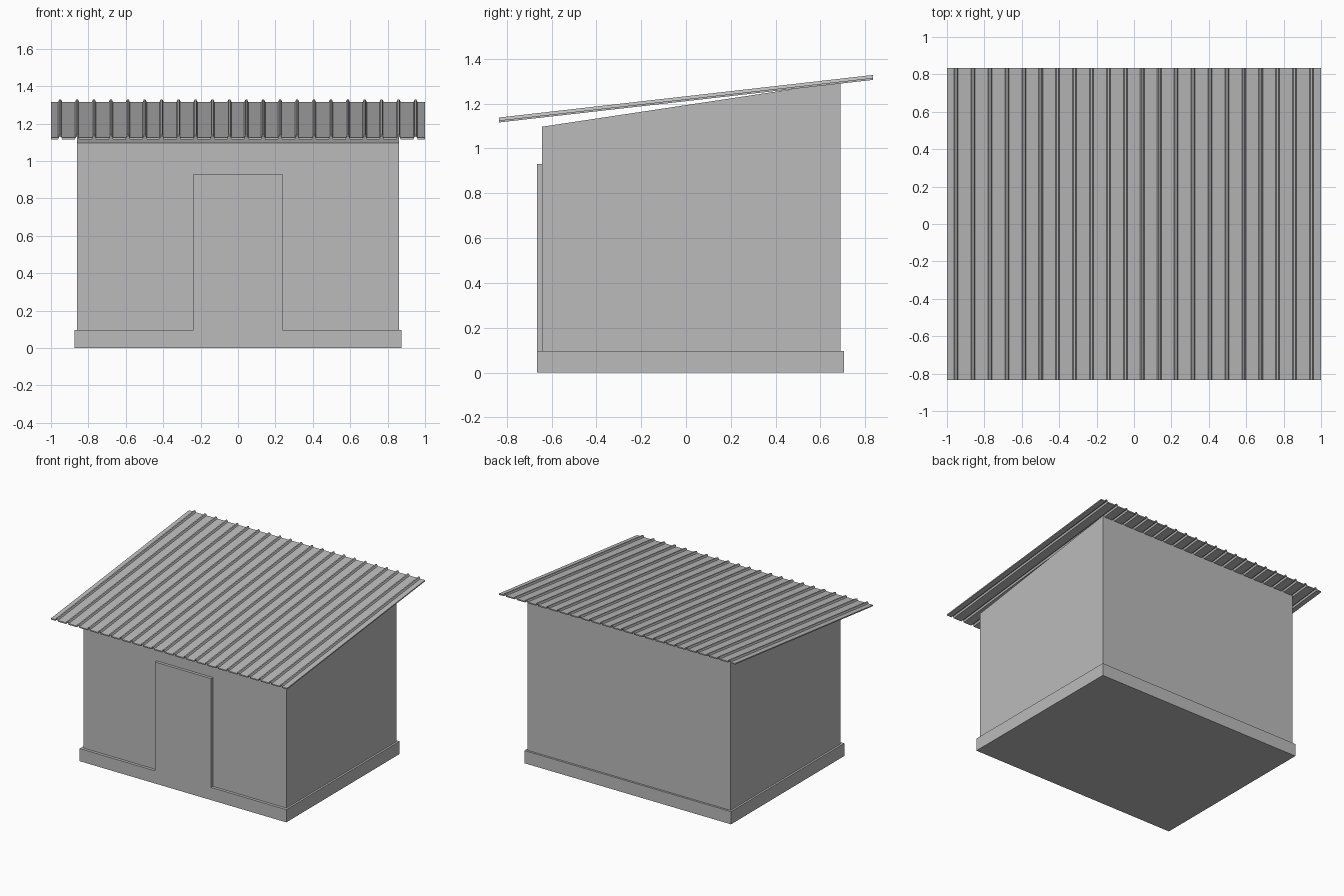
import bpy
import bmesh

cube = bpy.data.objects.get("Cube")
if cube:
    bpy.data.objects.remove(cube, do_unlink=True)

# Single plain grey for the whole shed
grey = bpy.data.materials.new("plain_grey")
grey.use_nodes = True
colour = (0.5, 0.5, 0.5, 1)
grey.diffuse_color = colour
grey.node_tree.nodes["Principled BSDF"].inputs["Base Color"].default_value = colour


def extrude_outline(name, outline, shift):
    """Make a solid by sweeping a closed outline along the shift vector."""
    bm = bmesh.new()
    start = [bm.verts.new(p) for p in outline]
    end = [bm.verts.new([a + b for a, b in zip(p, shift)]) for p in outline]
    bm.faces.new(start)
    bm.faces.new(end)
    for i in range(len(start)):
        j = (i + 1) % len(start)
        bm.faces.new((start[i], start[j], end[j], end[i]))
    bmesh.ops.recalc_face_normals(bm, faces=bm.faces)
    mesh = bpy.data.meshes.new(name)
    bm.to_mesh(mesh)
    bm.free()
    mesh.materials.append(grey)
    obj = bpy.data.objects.new(name, mesh)
    bpy.context.collection.objects.link(obj)
    return obj


def side_profile(name, half_width, yz):
    """Extrude a side profile symmetrically across x."""
    return extrude_outline(name, [(-half_width, y, z) for y, z in yz],
                           (2 * half_width, 0, 0))


# Foundation slab, sloped-top walls and the flush door panel
base_top = 0.097
side_profile("foundation", 0.875,
             [(-0.665, 0), (0.705, 0), (0.705, base_top), (-0.665, base_top)])
side_profile("walls", 0.86,
             [(-0.643, base_top), (0.69, base_top), (0.69, 1.297), (-0.643, 1.097)])
side_profile("door", 0.238,
             [(-0.665, base_top), (-0.643, base_top), (-0.643, 0.93), (-0.665, 0.93)])

# Corrugated roof sheet: flat strips broken by narrow raised ribs
ribs, rib_height, thickness = 22, 0.013, 0.009
depth, front_z, rise = 0.835, 1.125, 0.19
top = [(-1, 0)]
for i in range(ribs):
    x = -0.951 + 1.9 * i / (ribs - 1)
    top += [(x - 0.011, 0), (x - 0.005, rib_height),
            (x + 0.005, rib_height), (x + 0.011, 0)]
top.append((1, 0))
underside = [(x, z - thickness) for x, z in reversed(top)]
extrude_outline("corrugated_roof",
                [(x, -depth, front_z + z) for x, z in top + underside],
                (0, 2 * depth, rise))
